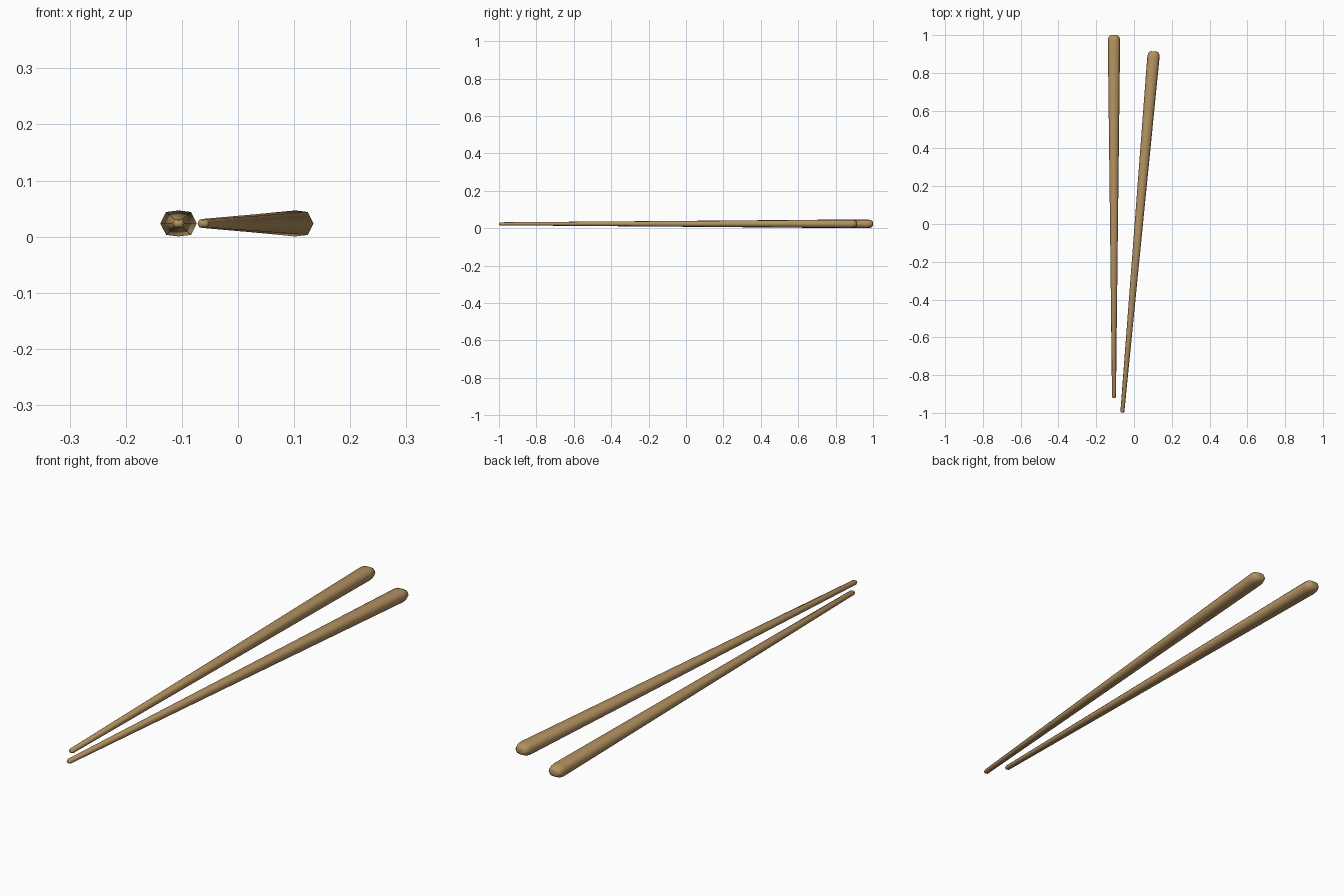
import bpy, bmesh, math
from mathutils import Matrix, Vector

if "Cube" in bpy.data.objects:
    bpy.data.objects.remove(bpy.data.objects["Cube"])

wood = bpy.data.materials.new("tan wood")
wood.diffuse_color = (0.46, 0.29, 0.12, 1)
wood.use_nodes = True
wood.node_tree.nodes["Principled BSDF"].inputs["Base Color"].default_value = wood.diffuse_color

LENGTH = 1.92
# flattened octagon cross-section (unit half-width, unit half-height)
SECTION = [(1, 0), (0.68, 0.88), (0, 1), (-0.68, 0.88),
           (-1, 0), (-0.68, -0.88), (0, -1), (0.68, -0.88)]
# distance from tip, half width, half height
RINGS = [(0, 0.007, 0.005), (0.006, 0.0105, 0.0082), (0.96, 0.0215, 0.0155),
         (LENGTH - 0.035, 0.0325, 0.0232), (LENGTH - 0.014, 0.030, 0.021),
         (LENGTH - 0.003, 0.023, 0.015), (LENGTH, 0.015, 0.009)]


def chopstick(name, tip, angle):
    bm = bmesh.new()
    loops = [[bm.verts.new((x * w, y, z * h)) for x, z in SECTION]
             for y, w, h in RINGS]
    n = len(SECTION)
    for a, b in zip(loops, loops[1:]):
        for i in range(n):
            j = (i + 1) % n
            bm.faces.new((a[i], a[j], b[j], b[i]))
    bm.faces.new(loops[0])          # tip end
    bm.faces.new(loops[-1])         # handle end
    bmesh.ops.recalc_face_normals(bm, faces=bm.faces)
    bm.transform(Matrix.Translation(Vector(tip)) @ Matrix.Rotation(angle, 4, 'Z'))
    me = bpy.data.meshes.new(name)
    bm.to_mesh(me)
    bm.free()
    me.materials.append(wood)
    ob = bpy.data.objects.new(name, me)
    bpy.context.collection.objects.link(ob)
    bpy.ops.object.select_all(action='DESELECT')
    ob.select_set(True)
    bpy.context.view_layer.objects.active = ob
    bpy.ops.object.shade_smooth_by_angle(angle=math.radians(62))


# straight stick and the one opened by five degrees
chopstick("left_chopstick", (-0.106, -0.92, 0.0235), 0)
chopstick("right_chopstick", (-0.062, -0.999, 0.0235), math.radians(-5))
